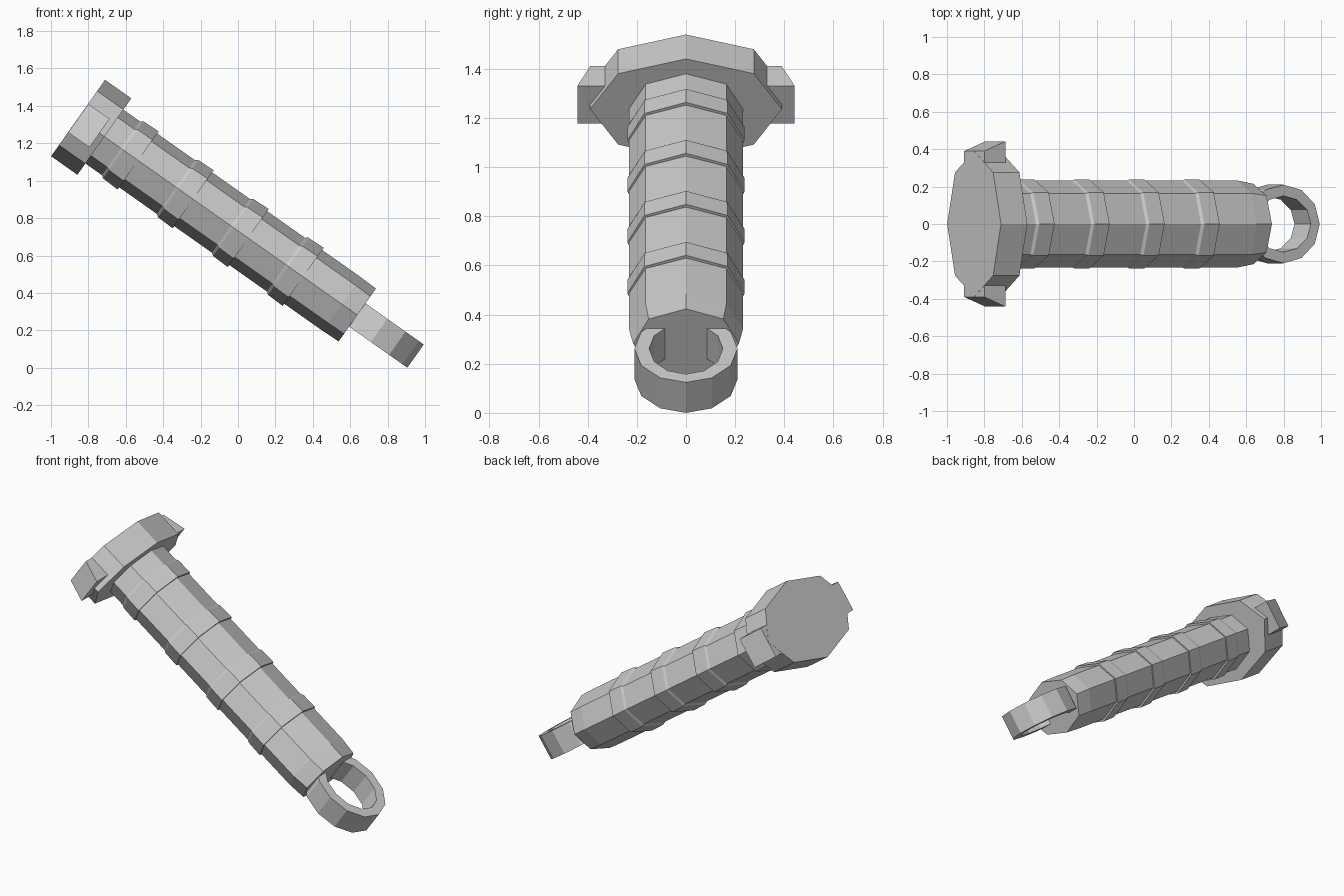
import bpy
import bmesh
from math import sin, cos, tau, radians
from mathutils import Matrix

if "Cube" in bpy.data.objects:
    bpy.data.objects.remove(bpy.data.objects["Cube"])

# The handle is built along local x, then tilted and lifted into place
PLACE = Matrix.Translation((-0.855, 0, 1.335)) @ Matrix.Rotation(radians(35.2), 4, 'Y')


def finish(name, bm):
    bmesh.ops.recalc_face_normals(bm, faces=bm.faces)
    mesh = bpy.data.meshes.new(name)
    bm.to_mesh(mesh)
    bm.free()
    ob = bpy.data.objects.new(name, mesh)
    ob.matrix_world = PLACE
    bpy.context.collection.objects.link(ob)
    return ob


def bridge(bm, a, b):
    n = len(a)
    for i in range(n):
        j = (i + 1) % n
        bm.faces.new((a[i], a[j], b[j], b[i]))


def loft(name, sections, n=8):
    """Elliptical sections (x, y radius, z radius) joined along x, capped."""
    bm = bmesh.new()
    rings = [[bm.verts.new((x, ry * sin(tau * i / n), rz * cos(tau * i / n)))
              for i in range(n)] for x, ry, rz in sections]
    for a, b in zip(rings, rings[1:]):
        bridge(bm, a, b)
    bm.faces.new(rings[0])
    bm.faces.new(rings[-1])
    return finish(name, bm)


# Flat oval guard plate
loft("guard_plate", [(0, 0.39, 0.25), (0.172, 0.39, 0.25)])

# Octagonal grip with a slightly tapered end
loft("grip", [(0.172, 0.232, 0.176), (1.725, 0.232, 0.176), (1.827, 0.215, 0.173)])

# Raised bands around the grip
for k in range(4):
    u = 0.295 + 0.36 * k
    loft(f"grip_band_{k + 1}", [(u - 0.015, 0.232, 0.176), (u, 0.237, 0.187),
                                (u + 0.098, 0.239, 0.19)])

# Flared lugs on both sides of the guard
for side, label in ((1, "left"), (-1, "right")):
    bm = bmesh.new()
    outline = [(0.001, 0.32), (0.001, 0.39), (0.14, 0.442), (0.14, 0.32)]
    low, high = [[bm.verts.new((x, side * y, z)) for x, y in outline]
                 for z in (-0.093, 0.093)]
    bridge(bm, low, high)
    bm.faces.new(low)
    bm.faces.new(high)
    finish(f"guard_lug_{label}", bm)

# Twelve-sided hanging loop at the lower end
bm = bmesh.new()
loops = [[bm.verts.new((1.97 + ru * cos(tau * i / 12), ry * sin(tau * i / 12), z))
          for i in range(12)]
         for ru, ry, z in ((0.238, 0.21, -0.076), (0.238, 0.21, 0.076),
                           (0.18, 0.15, 0.076), (0.18, 0.15, -0.076))]
for k in range(4):
    bridge(bm, loops[k], loops[(k + 1) % 4])
finish("end_loop", bm)
